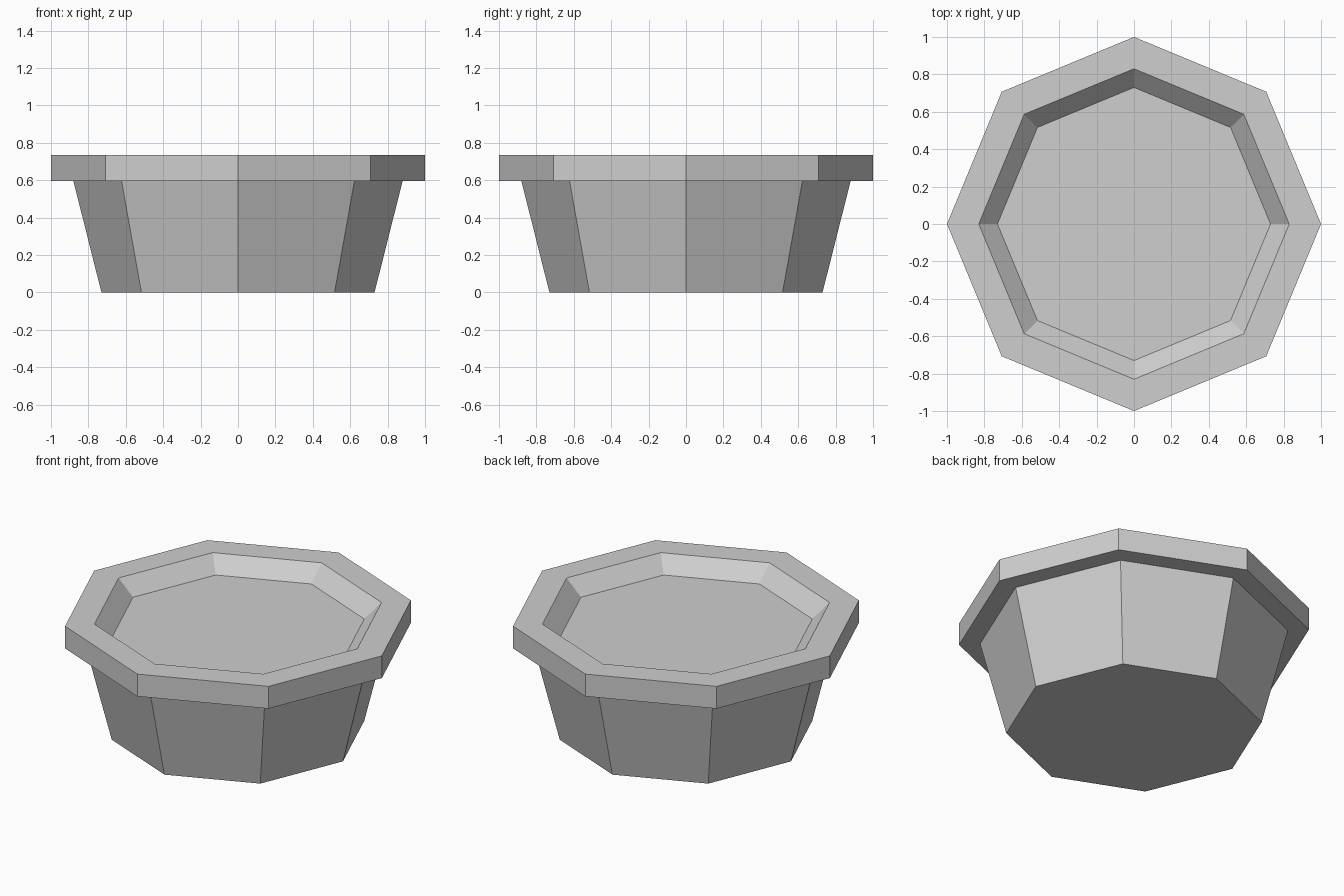
import bpy
import bmesh
from math import cos, sin, tau

cube = bpy.data.objects.get("Cube")
if cube:
    bpy.data.objects.remove(cube, do_unlink=True)

SIDES = 8

# Single plain grey
grey = bpy.data.materials.new("light grey")
grey.use_nodes = True
colour = (0.62, 0.62, 0.62, 1)
grey.diffuse_color = colour
grey.node_tree.nodes["Principled BSDF"].inputs["Base Color"].default_value = colour


def lathe(name, profile, cap_start=False, cap_end=False):
    """Turn a (radius, height) profile into an eight-sided flat-shaded part."""
    bm = bmesh.new()
    rings = [[bm.verts.new((r * cos(tau * i / SIDES), r * sin(tau * i / SIDES), z))
              for i in range(SIDES)] for r, z in profile]
    for low, high in zip(rings, rings[1:]):
        for i in range(SIDES):
            j = (i + 1) % SIDES
            bm.faces.new((low[i], low[j], high[j], high[i]))
    if cap_start:
        bm.faces.new(rings[0][::-1])
    if cap_end:
        bm.faces.new(rings[-1])
    mesh = bpy.data.meshes.new(name)
    bm.to_mesh(mesh)
    bm.free()
    mesh.materials.append(grey)
    obj = bpy.data.objects.new(name, mesh)
    bpy.context.collection.objects.link(obj)
    return obj


# Tapered body with a closed base
lathe("pot_body", [(0.73, 0), (0.88, 0.595)], cap_start=True)

# Overhanging rim, sloping inside down to the recessed floor
lathe("pot_rim_and_floor",
      [(0.88, 0.595), (1, 0.595), (1, 0.735), (0.83, 0.735), (0.73, 0.64)],
      cap_end=True)
